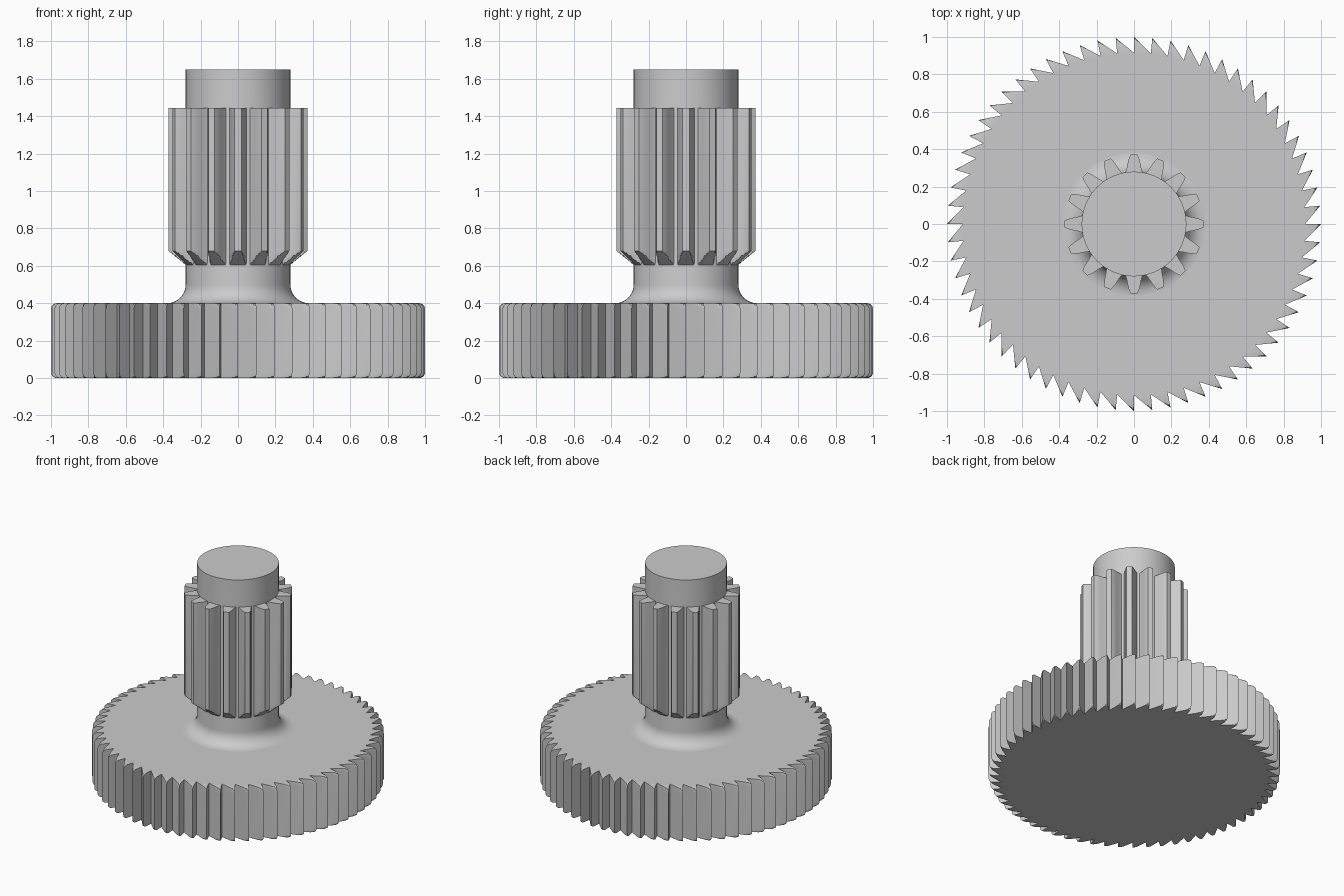
import bpy, bmesh
from math import sin, cos, pi, radians

if "Cube" in bpy.data.objects:
    bpy.data.objects.remove(bpy.data.objects["Cube"])

grey = bpy.data.materials.new("plain_grey")
grey.diffuse_color = (0.6, 0.6, 0.6, 1)
grey.use_nodes = True
grey.node_tree.nodes["Principled BSDF"].inputs["Base Color"].default_value = grey.diffuse_color


def loft(name, rings, angle=30):
    """Skin a list of equal-length point rings and cap both ends."""
    bm = bmesh.new()
    vr = [[bm.verts.new(p) for p in ring] for ring in rings]
    n = len(vr[0])
    for a, b in zip(vr, vr[1:]):
        for i in range(n):
            j = (i + 1) % n
            bm.faces.new((a[i], a[j], b[j], b[i]))
    bm.faces.new(vr[0][::-1])
    bm.faces.new(vr[-1])
    me = bpy.data.meshes.new(name)
    bm.to_mesh(me)
    bm.free()
    me.materials.append(grey)
    ob = bpy.data.objects.new(name, me)
    bpy.context.collection.objects.link(ob)
    bpy.ops.object.select_all(action='DESELECT')
    ob.select_set(True)
    bpy.context.view_layer.objects.active = ob
    bpy.ops.object.shade_smooth_by_angle(angle=radians(angle))
    return ob


def section(outline, z, cap):
    """Polar outline limited to a largest radius at height z."""
    return [(min(r, cap) * cos(a), min(r, cap) * sin(a), z) for a, r in outline]


# ratchet wheel: saw teeth, steep side facing counter-clockwise, rounded rim
TEETH, ROOT, HEIGHT, ROUND = 64, 0.915, 0.4, 0.03
pitch = 2 * pi / TEETH
saw = []
for k in range(TEETH):
    a0, a1 = k * pitch, (k + 1) * pitch
    p = (ROOT * cos(a0), ROOT * sin(a0))
    q = (cos(a1), sin(a1))
    for t in (0, 0.35, 0.65, 0.85, 1):
        x, y = p[0] + (q[0] - p[0]) * t, p[1] + (q[1] - p[1]) * t
        # angle measured within the tooth, to stay continuous
        c, s = x * cos(a0) + y * sin(a0), y * cos(a0) - x * sin(a0)
        from math import atan2, hypot
        saw.append((a0 + atan2(s, c), hypot(x, y)))
levels = []
for i in range(5):
    a = i * pi / 8
    levels.append((ROUND * (1 - cos(a)), 1 - ROUND + ROUND * sin(a)))
levels += [(HEIGHT - z, c) for z, c in reversed(levels)]
loft("ratchet_wheel", [section(saw, z, c) for z, c in levels])

# shaft with a fillet flaring onto the wheel
R, F = 0.28, 0.1
profile = [(R + F, 0.395)]
for i in range(9):
    a = i * pi / 16
    profile.append((R + F - F * sin(a), 0.4 + F * (1 - cos(a))))
profile += [(R, 1.65)]
circle = [(i * 2 * pi / 64, 1) for i in range(64)]
loft("shaft", [section(circle, z, r) for r, z in profile])

# pinion: 16 teeth, tapered at the lower end
half = [(0.275, 0.048), (0.29, 0.042), (0.31, 0.037), (0.335, 0.032),
        (0.355, 0.026), (0.372, 0.018)]
gear = []
for k in range(16):
    a = k * pi / 8
    gear += [(a - w / r, r) for r, w in half]
    gear += [(a + w / r, r) for r, w in reversed(half)]
steps = [(0.605 + 0.075 * i / 6, 0.28 + 0.092 * i / 6) for i in range(7)]
steps.append((1.445, 0.372))
loft("pinion", [section(gear, z, c) for z, c in steps])
